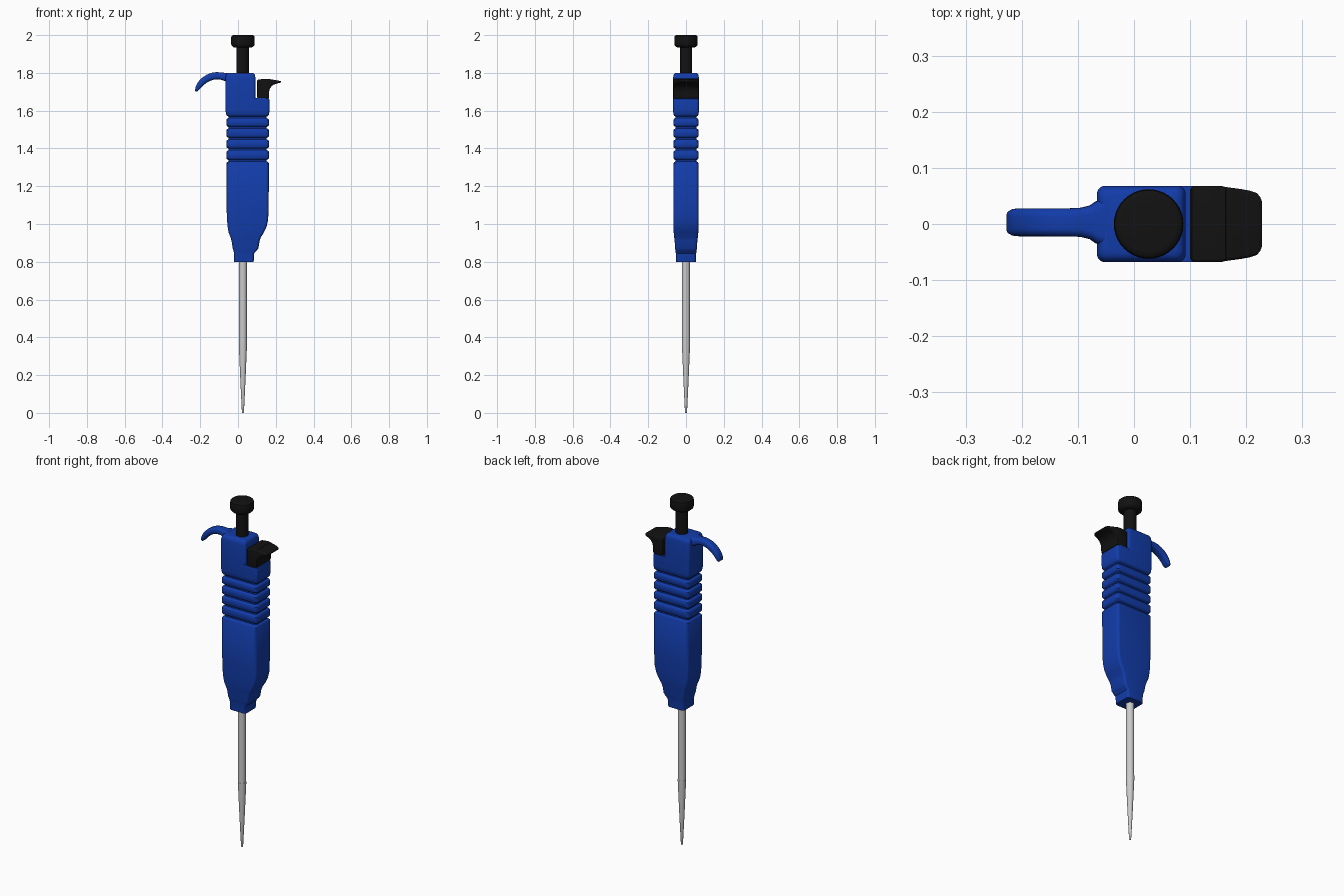
import bpy, bmesh, math
from mathutils import Vector

CX = 0.026  # axis of the plunger, shaft and tip


def material(name, rgb):
    m = bpy.data.materials.new(name)
    m.diffuse_color = (*rgb, 1)
    return m


blue = material("blue plastic", (0.006, 0.045, 0.4))
black = material("black plastic", (0.006, 0.006, 0.006))


def loft(name, rings, mat=None, angle=35):
    """Skin a list of equal-length point rings and cap both ends."""
    bm = bmesh.new()
    loops = [[bm.verts.new(p) for p in ring] for ring in rings]
    n = len(loops[0])
    for a, b in zip(loops, loops[1:]):
        for i in range(n):
            j = (i + 1) % n
            bm.faces.new((a[i], a[j], b[j], b[i]))
    bm.faces.new(loops[0][::-1])
    bm.faces.new(loops[-1])
    bmesh.ops.recalc_face_normals(bm, faces=bm.faces)
    me = bpy.data.meshes.new(name)
    bm.to_mesh(me)
    bm.free()
    ob = bpy.data.objects.new(name, me)
    bpy.context.collection.objects.link(ob)
    if mat:
        me.materials.append(mat)
    bpy.ops.object.select_all(action='DESELECT')
    ob.select_set(True)
    bpy.context.view_layer.objects.active = ob
    bpy.ops.object.shade_smooth_by_angle(angle=math.radians(angle))
    return ob


def rounded_rect(hu, hv, r, steps=5):
    """Points of a rounded rectangle centred on the origin."""
    r = min(r, hu * 0.98, hv * 0.98)
    pts = []
    for k, (su, sv) in enumerate([(1, 1), (-1, 1), (-1, -1), (1, -1)]):
        for i in range(steps + 1):
            a = math.pi / 2 * (k + i / steps)
            pts.append((su * (hu - r) + r * math.cos(a), sv * (hv - r) + r * math.sin(a)))
    return pts


def turned(name, profile, mat=None, n=40):
    """Round part on the instrument axis from (radius, z) pairs."""
    return loft(name, [[(CX + r * math.cos(2 * math.pi * i / n), r * math.sin(2 * math.pi * i / n), z)
                        for i in range(n)] for r, z in profile], mat)


# Handle: sections (z, x left, x right, half depth), from nozzle to top
sections = [
    (0.80, -0.020, 0.083, 0.052), (0.845, -0.021, 0.086, 0.054),
    (0.86, -0.024, 0.100, 0.056), (0.872, -0.028, 0.108, 0.058),
    (0.91, -0.034, 0.114, 0.060), (0.93, -0.040, 0.121, 0.063),
    (0.955, -0.050, 0.137, 0.065), (0.985, -0.055, 0.151, 0.066),
    (1.02, -0.058, 0.159, 0.067), (1.07, -0.060, 0.162, 0.067)]
# Finger-grip grooves
for g in (1.335, 1.395, 1.452, 1.51, 1.565):
    for dz, inset in ((-0.014, 0), (-0.008, 0.004), (-0.004, 0.012),
                      (0.004, 0.012), (0.008, 0.004), (0.014, 0)):
        sections.append((g + dz, -0.062 + inset, 0.164 - inset, 0.067 - inset))
# Stepped head with the ledge under the trigger
sections += [
    (1.60, -0.066, 0.167, 0.068), (1.655, -0.066, 0.167, 0.068),
    (1.663, -0.066, 0.164, 0.068), (1.666, -0.066, 0.157, 0.068),
    (1.666, -0.066, 0.092, 0.068), (1.775, -0.066, 0.092, 0.068),
    (1.79, -0.063, 0.089, 0.065), (1.797, -0.058, 0.084, 0.060),
    (1.80, -0.050, 0.076, 0.052)]
loft("handle", [[((x0 + x1) / 2 + u, v, z) for u, v in rounded_rect((x1 - x0) / 2, hy, 0.014)]
                for z, x0, x1, hy in sections], blue)

# Finger hook: (x, z, half thickness, half width) along its curve
path = [(-0.055, 1.777, 0.023, 0.042), (-0.068, 1.779, 0.022, 0.037), (-0.078, 1.781, 0.020, 0.030),
        (-0.095, 1.784, 0.019, 0.026), (-0.115, 1.785, 0.019, 0.025), (-0.135, 1.782, 0.019, 0.025),
        (-0.155, 1.775, 0.0185, 0.025), (-0.174, 1.764, 0.018, 0.025), (-0.191, 1.750, 0.017, 0.025),
        (-0.204, 1.735, 0.015, 0.025), (-0.214, 1.719, 0.012, 0.024), (-0.220, 1.707, 0.008, 0.021),
        (-0.223, 1.702, 0.004, 0.016)]
rings = []
for i, (x, z, t, w) in enumerate(path):
    a, b = path[max(i - 1, 0)], path[min(i + 1, len(path) - 1)]
    d = Vector((b[0] - a[0], 0, b[1] - a[1])).normalized()
    nrm = Vector((d.z, 0, -d.x))
    rings.append([Vector((x, 0.003, z)) + nrm * u + Vector((0, v, 0))
                  for u, v in rounded_rect(t, w, 0.015)])
loft("finger_hook", rings, blue, 50)

# Ejector trigger: sections (x, z bottom, z top, half depth)
trigger = [
    (0.100, 1.672, 1.757, 0.062), (0.103, 1.667, 1.762, 0.066), (0.110, 1.664, 1.765, 0.068),
    (0.145, 1.664, 1.769, 0.068), (0.158, 1.664, 1.768, 0.067), (0.163, 1.668, 1.768, 0.066),
    (0.164, 1.700, 1.767, 0.066), (0.169, 1.717, 1.767, 0.065), (0.178, 1.730, 1.765, 0.064),
    (0.192, 1.739, 1.763, 0.062), (0.208, 1.744, 1.760, 0.059), (0.219, 1.747, 1.758, 0.055),
    (0.225, 1.749, 1.757, 0.048), (0.228, 1.751, 1.755, 0.040)]
loft("ejector_trigger", [[(x, u, (z0 + z1) / 2 + v)
                          for u, v in rounded_rect(hy, (z1 - z0) / 2, 0.006)]
                         for x, z0, z1, hy in trigger], black)

# Plunger rod and thumb button
turned("plunger_rod", [(0.033, 1.78), (0.033, 1.945)], black)
turned("thumb_button", [(0.040, 1.934), (0.050, 1.936), (0.060, 1.945), (0.062, 1.950), (0.062, 1.988),
                        (0.060, 1.995), (0.055, 1.999), (0.050, 2.0)], black)

# Shaft and disposable tip
turned("shaft", [(0.021, 0.36), (0.021, 0.82)])
turned("tip", [(0.004, 0.0), (0.0055, 0.004), (0.0135, 0.17), (0.022, 0.368), (0.022, 0.375), (0.019, 0.376)])
